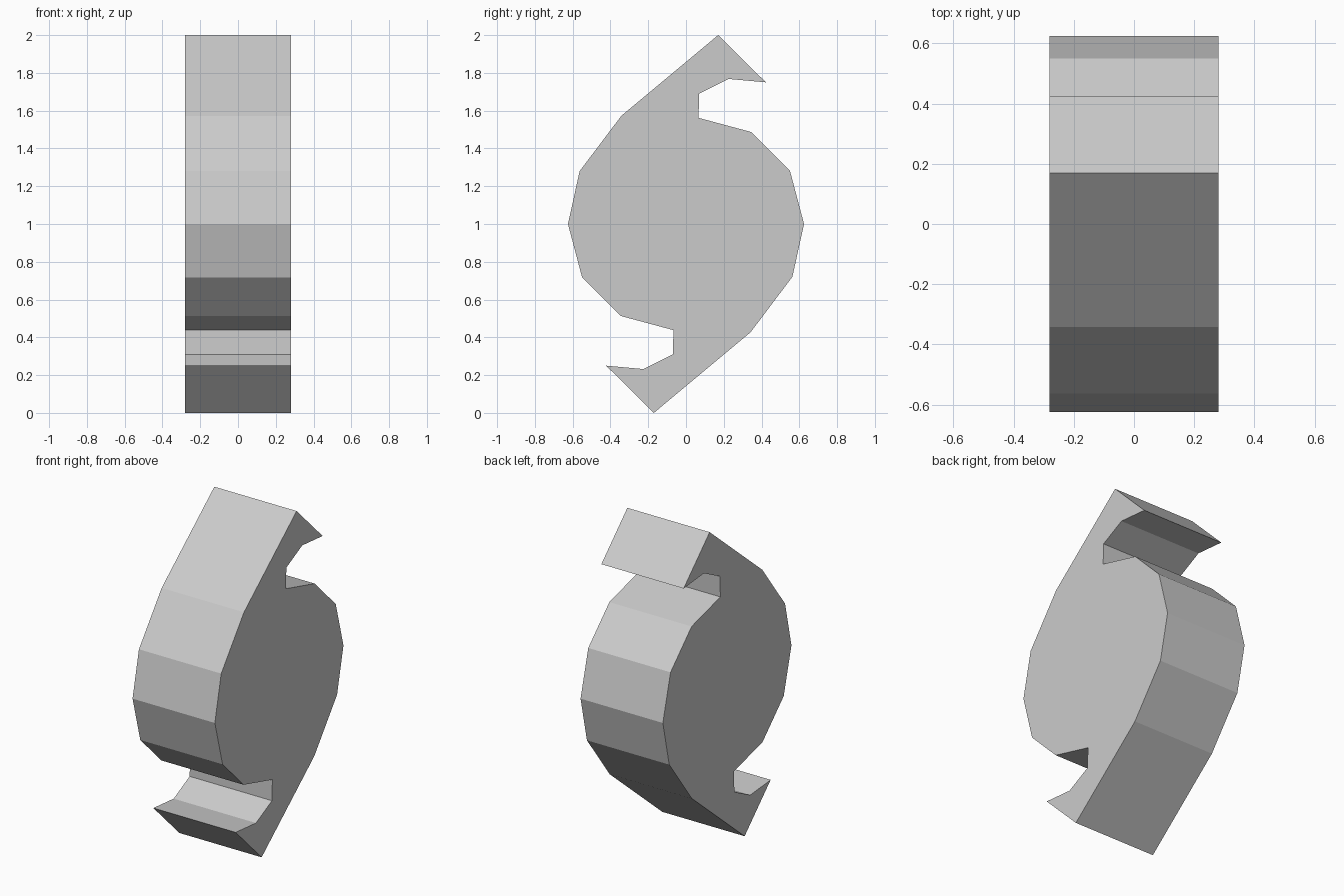
import bpy
import bmesh

cube = bpy.data.objects.get("Cube")
if cube:
    bpy.data.objects.remove(cube, do_unlink=True)

# Single light grey material
grey = bpy.data.materials.new("light_grey")
grey.use_nodes = True
colour = (0.6, 0.6, 0.6, 1.0)
grey.diffuse_color = colour
grey.node_tree.nodes["Principled BSDF"].inputs["Base Color"].default_value = colour

HALF_WIDTH = 0.28

# Half of the side profile (y, z from centre): hook, notch, round body, lower slope
half = [(0.17, 1.0), (0.423, 0.75), (0.225, 0.768), (0.07, 0.69),
        (0.066, 0.562), (0.345, 0.487), (0.55, 0.283), (0.625, 0.0),
        (0.563, -0.28), (0.342, -0.573)]
# The other half is the same outline turned by 180 degrees
profile = half + [(-y, -z) for y, z in half]

# Extrude the outline across the width
bm = bmesh.new()
outline = [bm.verts.new((-HALF_WIDTH, y, z + 1.0)) for y, z in profile]
side = bm.faces.new(outline)
extruded = bmesh.ops.extrude_face_region(bm, geom=[side], use_keep_orig=True)
moved = [v for v in extruded["geom"] if isinstance(v, bmesh.types.BMVert)]
bmesh.ops.translate(bm, verts=moved, vec=(2 * HALF_WIDTH, 0, 0))
bmesh.ops.recalc_face_normals(bm, faces=bm.faces)

mesh = bpy.data.meshes.new("hooked_disc")
bm.to_mesh(mesh)
bm.free()
mesh.materials.append(grey)
disc = bpy.data.objects.new("hooked_disc", mesh)
bpy.context.scene.collection.objects.link(disc)
